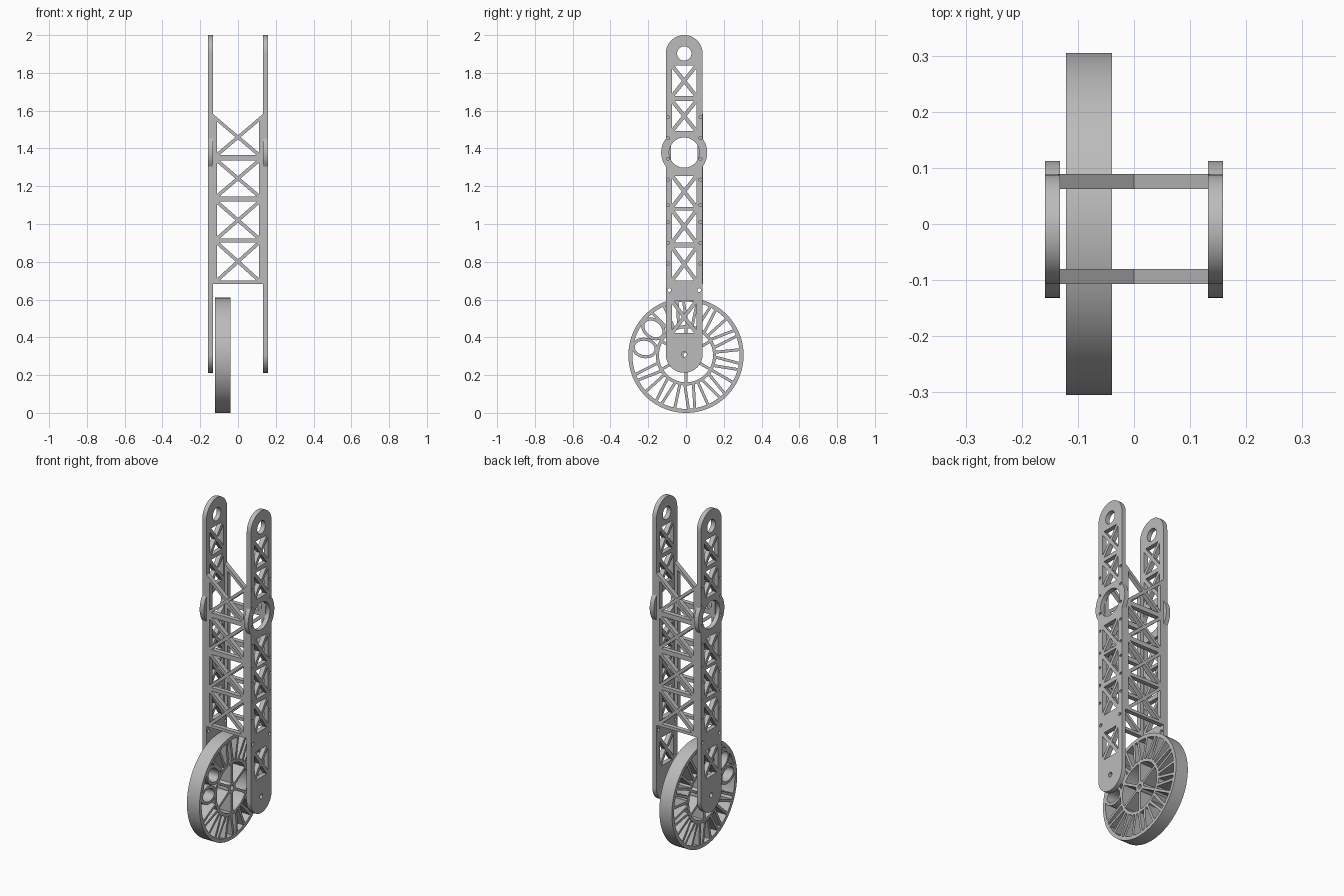
import bpy, bmesh
from math import pi, sin, cos, acos, hypot, radians
from mathutils import Matrix, Vector

cube = bpy.data.objects.get("Cube")
if cube:
    bpy.data.objects.remove(cube, do_unlink=True)

metal = bpy.data.materials.new("light_grey_metal")
metal.use_nodes = True
GREY = (0.5, 0.5, 0.5, 1)
metal.diffuse_color = GREY
metal.node_tree.nodes["Principled BSDF"].inputs["Base Color"].default_value = GREY

# Sheet orientations: SIDE draws in y/z, FRONT draws in x/z
SIDE = Matrix(((0, 0, 1, 0), (1, 0, 0, 0), (0, 1, 0, 0), (0, 0, 0, 1)))
FRONT = Matrix(((1, 0, 0, 0), (0, 0, -1, 0), (0, 1, 0, 0), (0, 0, 0, 1)))


def sheet(name, loops, depth, basis, offset):
    """Extrude flat loops; nested loops become holes."""
    curve = bpy.data.curves.new(name, "CURVE")
    curve.dimensions = "2D"
    curve.fill_mode = "BOTH"
    curve.extrude = depth / 2
    for loop in loops:
        spline = curve.splines.new("POLY")
        spline.points.add(len(loop) - 1)
        for point, (u, v) in zip(spline.points, loop):
            point.co = (u, v, 0, 1)
        spline.use_cyclic_u = True
    helper = bpy.data.objects.new(name + "_profile", curve)
    mesh = bpy.data.meshes.new_from_object(helper)
    bpy.data.objects.remove(helper)
    bpy.data.curves.remove(curve)
    bm = bmesh.new()
    bm.from_mesh(mesh)
    bmesh.ops.remove_doubles(bm, verts=bm.verts, dist=1e-5)
    bmesh.ops.transform(bm, matrix=basis, verts=bm.verts)
    bmesh.ops.recalc_face_normals(bm, faces=bm.faces)
    bm.to_mesh(mesh)
    bm.free()
    mesh.name = name
    mesh.materials.clear()
    mesh.materials.append(metal)
    for poly in mesh.polygons:
        poly.material_index = 0
        poly.use_smooth = True
    mesh.set_sharp_from_angle(angle=radians(30))
    obj = bpy.data.objects.new(name, mesh)
    obj.location = offset
    bpy.context.collection.objects.link(obj)
    return obj


def arc(u, v, r, start=0.0, end=2 * pi, steps=48):
    count = steps if end - start >= 2 * pi else steps + 1
    return [(u + r * cos(start + (end - start) * i / steps),
             v + r * sin(start + (end - start) * i / steps)) for i in range(count)]


def cross_window(w, low, high, t, open_top=False):
    """Triangular holes that leave an X brace in a rectangle."""
    h, mid = (high - low) / 2, (high + low) / 2
    diag = hypot(w, h)
    dv, dh = t * diag / w / 2, t * diag / h / 2
    holes = [[(s * dh, mid), (s * w, mid + h - dv), (s * w, mid - h + dv)] for s in (-1, 1)]
    for s in (-1,) if open_top else (-1, 1):
        holes.append([(0, mid + s * dv), (w - dh, mid + s * h), (dh - w, mid + s * h)])
    return holes


# Side plates: rounded strap with a round collar, braced windows and bolt holes
HALF, LOW, HIGH, COLLAR, COLLAR_R = 0.0975, 0.31, 1.9025, 1.378, 0.122
CENTRE_Y = -0.0095
bite = acos(HALF / COLLAR_R)
plate = [arc(0, LOW, HALF, pi, 2 * pi, 32)
         + arc(0, COLLAR, COLLAR_R, -bite, bite, 16)
         + arc(0, HIGH, HALF, 0, pi, 32)
         + arc(0, COLLAR, COLLAR_R, pi - bite, pi + bite, 16)]
plate += [arc(0, COLLAR, 0.08), arc(0, HIGH, 0.038, steps=32), arc(0, LOW, 0.014, steps=20)]
for low, high in ((0.424, 0.592), (0.7, 0.875), (0.902, 1.072),
                  (1.09, 1.255), (1.492, 1.652), (1.677, 1.838)):
    plate += cross_window(0.064, low, high, 0.02)
for side in (-1, 1):
    plate += [arc(side * 0.086, z, 0.008, steps=12)
              for z in (0.79, 0.9, 1.01, 1.1, 1.235, 1.345, 1.455, 1.565)]
    plate.append(arc(side * 0.079, 0.65, 0.01, steps=16))
for label, x in (("left", 0.1455), ("right", -0.1455)):
    sheet(label + "_side_plate", plate, 0.027, SIDE, (x, CENTRE_Y, 0))

# Front and back lattice panels joining the plates
truss = [[(-0.135, 0.683), (0.135, 0.683), (0.135, 1.585), (0, 1.47), (-0.135, 1.585)]]
for low, high in ((0.7, 0.902), (0.922, 1.118), (1.146, 1.337)):
    truss += cross_window(0.112, low, high, 0.018)
truss += cross_window(0.112, 1.365, 1.555, 0.018, open_top=True)
for label, y in (("front", -0.0935), ("back", 0.0755)):
    sheet(label + "_lattice", truss, 0.027, FRONT, (0, y, 0))

# Wheel: rim, inner ring, hub and spokes, all the same width
WIDTH, AXLE = 0.082, (-0.08, 0, 0.305)


def wheel_part(name, loops):
    sheet(name, loops, WIDTH, SIDE, AXLE)


def spoke(angle, r0, r1, slant=0.0, t=0.015):
    a, b = Vector((r0, -slant / 2)), Vector((r1, slant))
    side = Vector((a.y - b.y, b.x - a.x)).normalized() * t / 2
    turn = Matrix.Rotation(angle, 2)
    return [tuple(turn @ p) for p in (a - side, b - side, b + side, a + side)]


wheel_part("wheel_rim", [arc(0, 0, 0.305, steps=96), arc(0, 0, 0.284, steps=96)])
wheel_part("wheel_inner_ring", [arc(0, 0, 0.16, steps=64), arc(0, 0, 0.143, steps=64)])
wheel_part("wheel_hub", [arc(0, 0, 0.032, steps=32), arc(0, 0, 0.014, steps=32)])
wheel_part("wheel_inner_spokes", [spoke(pi / 2 + i * pi / 3, 0.028, 0.148) for i in range(6)])
wheel_part("wheel_outer_spokes",
           [spoke(radians(198 + 12 * i), 0.154, 0.29, (0.014, -0.014, 0)[i % 3])
            for i in range(25)])

# Two oval loops take the place of spokes on one side
for i, angle in enumerate((170, 141)):
    turn = Matrix.Rotation(radians(angle), 2)
    rings = [[tuple(turn @ Vector((0.222 + a * cos(t), b * sin(t))))
              for t in (2 * pi * k / 48 for k in range(48))]
             for a, b in ((0.069, 0.054), (0.053, 0.038))]
    wheel_part("wheel_oval_loop_%d" % (i + 1), rings)
